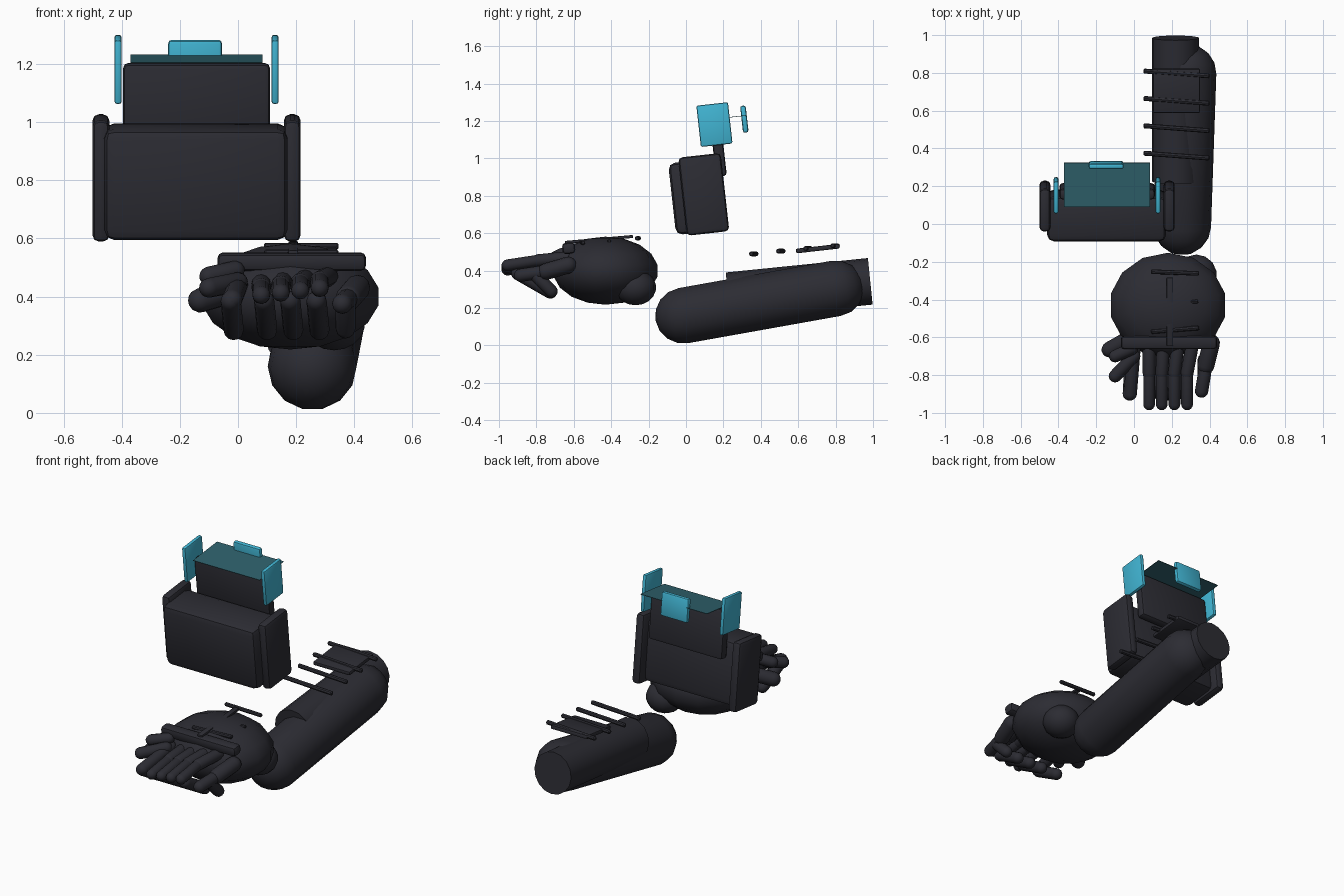
import bpy, bmesh, math
from mathutils import Vector, Matrix

if "Cube" in bpy.data.objects:
    bpy.data.objects.remove(bpy.data.objects["Cube"])

TILT = math.radians(6.4)


def material(name, rgb):
    m = bpy.data.materials.new(name)
    m.diffuse_color = (*rgb, 1)
    m.use_nodes = True
    m.node_tree.nodes["Principled BSDF"].inputs["Base Color"].default_value = m.diffuse_color
    return m


DARK = material("charcoal", (0.025, 0.025, 0.033))
CYAN = material("bright_cyan", (0.053, 0.46, 0.65))
TEAL = material("dark_teal", (0.028, 0.12, 0.15))


def finish(name, bm, mat, smooth=True):
    bmesh.ops.recalc_face_normals(bm, faces=bm.faces)
    me = bpy.data.meshes.new(name)
    bm.to_mesh(me)
    bm.free()
    me.materials.append(mat)
    ob = bpy.data.objects.new(name, me)
    bpy.context.collection.objects.link(ob)
    if smooth:
        bpy.ops.object.select_all(action='DESELECT')
        ob.select_set(True)
        bpy.context.view_layer.objects.active = ob
        bpy.ops.object.shade_smooth_by_angle(angle=math.radians(40))
    return ob


def box(name, centre, size, bevel=0.0, mat=DARK, tilt=TILT, seg=2):
    """Bevelled block, leaning about the x axis."""
    bm = bmesh.new()
    bmesh.ops.create_cube(bm, size=1)
    bmesh.ops.scale(bm, vec=size, verts=bm.verts)
    if bevel:
        bmesh.ops.bevel(bm, geom=bm.edges[:], offset=bevel, segments=seg,
                        profile=0.5, affect='EDGES')
    bm.transform(Matrix.Translation(centre) @ Matrix.Rotation(tilt, 4, 'X'))
    return finish(name, bm, mat)


def revolve(name, a, b, profile, sides=12):
    """Spin a (radius, distance) profile about the line a-b."""
    a, b = Vector(a), Vector(b)
    place = Matrix.Translation(a) @ (b - a).to_track_quat('Z', 'Y').to_matrix().to_4x4()
    bm = bmesh.new()
    rings = []
    for r, h in profile:
        rings.append([bm.verts.new((r * math.cos(2 * math.pi * i / sides),
                                    r * math.sin(2 * math.pi * i / sides), h))
                      for i in range(sides)])
    for lo, hi in zip(rings, rings[1:]):
        for i in range(sides):
            j = (i + 1) % sides
            bm.faces.new((lo[i], lo[j], hi[j], hi[i]))
    bm.faces.new(rings[0][::-1])
    bm.faces.new(rings[-1])
    bmesh.ops.remove_doubles(bm, verts=bm.verts, dist=0.0004)
    bm.transform(place)
    return finish(name, bm, DARK)


def capsule(name, a, b, r, sides=12, steps=4):
    length = (Vector(b) - Vector(a)).length
    arc = [k * math.pi / 2 / steps for k in range(steps + 1)]
    prof = [(r * math.sin(t), -r * math.cos(t)) for t in arc]
    prof += [(r * math.cos(t), length + r * math.sin(t)) for t in arc]
    return revolve(name, a, b, prof, sides)


def rod(name, a, b, r):
    length = (Vector(b) - Vector(a)).length
    return revolve(name, a, b, [(r * .6, 0), (r, r * .4), (r, length - r * .4), (r * .6, length)], 8)


def ellipsoid(name, centre, radii):
    bm = bmesh.new()
    bmesh.ops.create_uvsphere(bm, u_segments=14, v_segments=9, radius=1)
    bmesh.ops.scale(bm, vec=radii, verts=bm.verts)
    bmesh.ops.translate(bm, vec=centre, verts=bm.verts)
    return finish(name, bm, DARK)


# Device housing: front block, side plates, back screen plate
box("housing_block", (-0.145, 0.045, 0.795), (0.63, 0.24, 0.385), 0.035)
for side in (-1, 1):
    box("housing_side_plate", (-0.1425 + side * 0.329, 0.095, 0.808),
        (0.058, 0.228, 0.42), 0.022)
box("upper_back_plate", (-0.1425, 0.173, 1.053), (0.505, 0.058, 0.3), 0.018)

# Cyan panels floating around the top
for side in (-1, 1):
    box("side_light_panel", (-0.1425 + side * 0.27, 0.152, 1.181),
        (0.025, 0.17, 0.222), 0.009, CYAN)
box("back_light_panel", (-0.1475, 0.312, 1.21), (0.185, 0.03, 0.145), 0.012, CYAN)
box("top_screen", (-0.1425, 0.207, 1.217), (0.455, 0.236, 0.003), 0, TEAL)

# Palm, thumb base and knuckle bar
ellipsoid("palm", (0.18, -0.43, 0.40), (0.315, 0.282, 0.182))
ellipsoid("thumb_base", (0.33, -0.27, 0.31), (0.11, 0.11, 0.095))
box("knuckle_bar", (0.185, -0.627, 0.52), (0.51, 0.068, 0.06), 0.018)

# Thin rails on the back of the hand
box("hand_rail", (0.19, -0.465, 0.567), (0.034, 0.365, 0.016), 0.005, tilt=math.radians(5))
rod("hand_crossbar", (0.09, -0.252, 0.573), (0.345, -0.262, 0.573), 0.012)
rod("hand_crossbar", (0.09, -0.57, 0.55), (0.345, -0.55, 0.55), 0.012)
rod("hand_stud", (0.30, -0.412, 0.558), (0.34, -0.41, 0.558), 0.01)

# Upper fingers: two joints each
for i in range(4):
    x = 0.08 + i * 0.067
    z = 0.43 + i * 0.008
    base = (x + 0.01 * i, -0.63, z + 0.015)
    mid = (x, -0.79, z)
    capsule("finger_base", base, mid, 0.034)
    capsule("finger_tip", mid, (x, -0.955, z - 0.025), 0.031)

# Lower curled fingers
for x in (-0.015, 0.10, 0.19, 0.28):
    capsule("curled_finger", (x, -0.725, 0.285), (x - 0.01, -0.90, 0.385), 0.035)

# Outer finger and thumb segments
for a, b, r in (
        ((0.41, -0.63, 0.43), (0.38, -0.75, 0.395), 0.045),
        ((0.38, -0.75, 0.395), (0.358, -0.885, 0.375), 0.035),
        ((0.37, -0.72, 0.29), (0.37, -0.80, 0.37), 0.034),
        ((0.02, -0.58, 0.43), (-0.13, -0.665, 0.387), 0.042),
        ((-0.01, -0.66, 0.49), (-0.10, -0.70, 0.47), 0.033),
        ((0.0, -0.70, 0.45), (-0.10, -0.805, 0.43), 0.034),
        ((0.0, -0.66, 0.44), (-0.02, -0.90, 0.39), 0.035)):
    capsule("outer_finger_segment", a, b, r)

# Forearm and its sleeve
capsule("forearm", (0.255, -0.012, 0.16), (0.283, 0.80, 0.305), 0.153, 14, 4)
revolve("forearm_sleeve", (0.22, 0.225, 0.266), (0.22, 0.985, 0.343),
        [(0.125, 0), (0.125, 0.764)], 16)

# Forearm plate and cross rods
box("forearm_plate", (0.225, 0.705, 0.518), (0.25, 0.235, 0.025), 0.008)
for i in range(4):
    y = 0.375 + i * 0.145
    z = 0.49 + i * 0.0145
    rod("forearm_rod", (0.05, y, z), (0.40, y - 0.026, z), 0.013)
